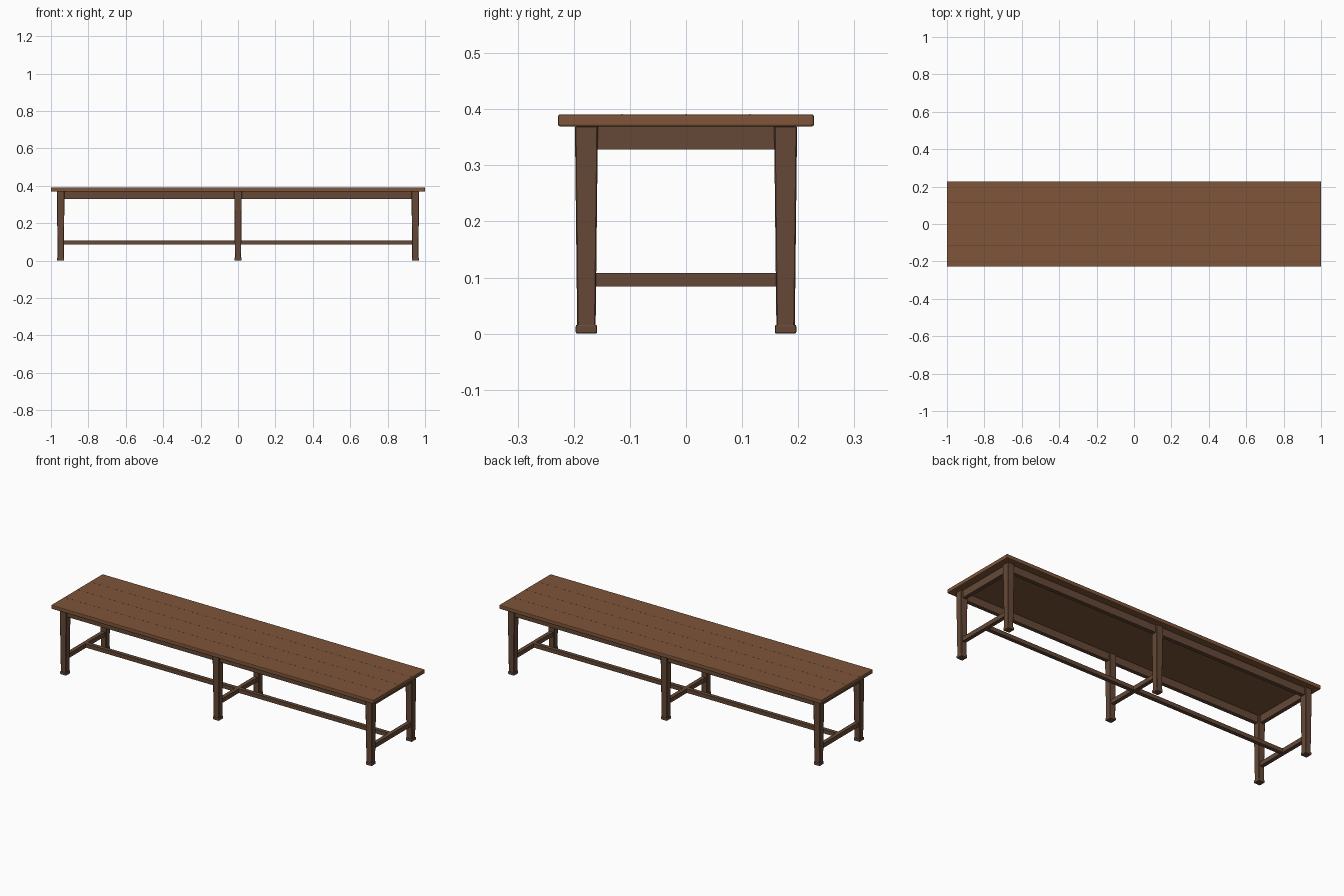
import bpy, bmesh
from mathutils import Vector

if "Cube" in bpy.data.objects:
    bpy.data.objects.remove(bpy.data.objects["Cube"])


def material(name, color):
    m = bpy.data.materials.new(name)
    m.diffuse_color = (*color, 1)
    m.use_nodes = True
    m.node_tree.nodes["Principled BSDF"].inputs["Base Color"].default_value = m.diffuse_color
    return m


TOP = material("warm_wood", (0.21, 0.09, 0.04))
FRAME = material("dark_wood", (0.13, 0.066, 0.037))
SEAM = material("seam_wood", (0.09, 0.045, 0.025))


def block(name, center, size, mat, bevel=0.0, segments=1, taper=1.0):
    """Box whose lower end is scaled by taper, with optional bevelled edges."""
    bm = bmesh.new()
    bmesh.ops.create_cube(bm, size=1)
    for v in bm.verts:
        s = taper if v.co.z < 0 else 1.0
        v.co = Vector((v.co.x * size[0] * s, v.co.y * size[1] * s, v.co.z * size[2]))
    if bevel:
        bmesh.ops.bevel(bm, geom=bm.edges[:], offset=bevel, segments=segments,
                        profile=0.5, affect='EDGES')
    me = bpy.data.meshes.new(name)
    bm.to_mesh(me)
    bm.free()
    me.materials.append(mat)
    ob = bpy.data.objects.new(name, me)
    ob.location = center
    bpy.context.collection.objects.link(ob)
    return ob


LEG_X, LEG_Y = 0.948, 0.1775

# seat slab with softened edges and three plank seams
block("seat", (0, 0, 0.38), (2.0, 0.456, 0.022), TOP, bevel=0.004, segments=2)
for i in (-1, 0, 1):
    block(f"plank_seam_{i + 2}", (0, i * 0.114, 0.3905), (1.985, 0.002, 0.0014), SEAM)

# tapered legs, feet and cross stretchers at both ends and the middle
for xname, x in (("left", -LEG_X), ("middle", 0), ("right", LEG_X)):
    for yname, y in (("front", -LEG_Y), ("back", LEG_Y)):
        block(f"{xname}_{yname}_leg", (x, y, 0.19), (0.041, 0.041, 0.36), FRAME,
              bevel=0.002, taper=0.8)
        block(f"{xname}_{yname}_foot", (x, y, 0.008), (0.038, 0.038, 0.016), FRAME,
              bevel=0.003, segments=2)
    block(f"{xname}_cross_stretcher", (x, 0, 0.096), (0.022, 2 * LEG_Y - 0.02, 0.024), FRAME)

# aprons below the seat
for name, s in (("front", -1), ("back", 1)):
    block(f"{name}_apron", (0, s * LEG_Y, 0.349), (2 * LEG_X - 0.02, 0.022, 0.042), FRAME)
for name, s in (("left", -1), ("right", 1)):
    block(f"{name}_apron", (s * LEG_X, 0, 0.349), (0.022, 2 * LEG_Y - 0.02, 0.042), FRAME)

# long centre stretcher joining the cross stretchers
block("long_stretcher", (0, 0, 0.097), (2 * LEG_X, 0.022, 0.022), FRAME)
